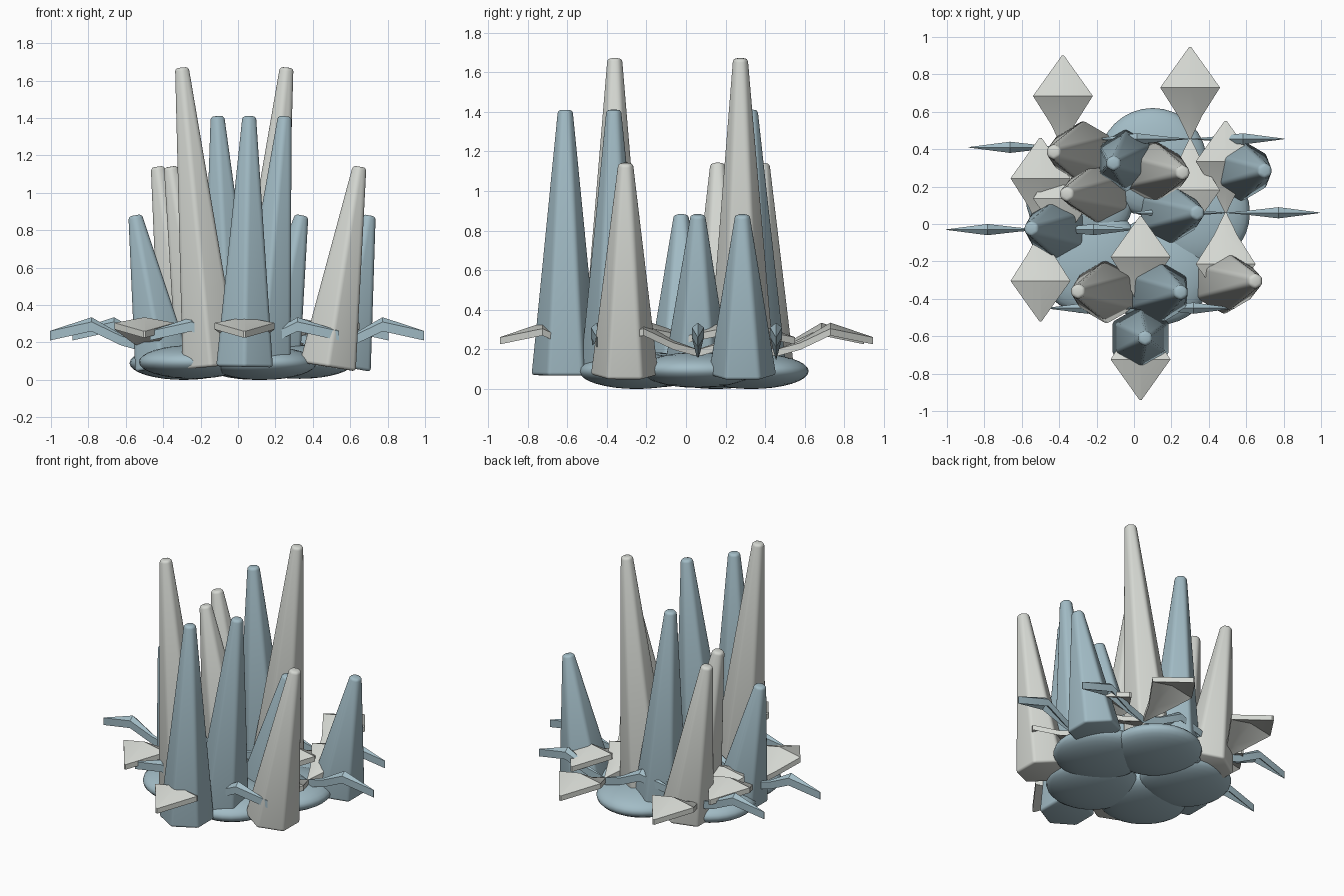
import bpy, bmesh, math
from mathutils import Vector, Matrix

if "Cube" in bpy.data.objects:
    bpy.data.objects.remove(bpy.data.objects["Cube"])


def material(name, rgb):
    m = bpy.data.materials.new(name)
    m.diffuse_color = (*rgb, 1)
    m.use_nodes = True
    m.node_tree.nodes["Principled BSDF"].inputs["Base Color"].default_value = m.diffuse_color
    return m


PALE = material("pale grey", (0.66, 0.68, 0.64))
BLUE = material("dusty blue", (0.36, 0.50, 0.56))


def finish(bm, name, mat, angle=35):
    bmesh.ops.recalc_face_normals(bm, faces=bm.faces)
    me = bpy.data.meshes.new(name)
    bm.to_mesh(me)
    bm.free()
    ob = bpy.data.objects.new(name, me)
    bpy.context.collection.objects.link(ob)
    me.materials.append(mat)
    bpy.ops.object.select_all(action='DESELECT')
    ob.select_set(True)
    bpy.context.view_layer.objects.active = ob
    bpy.ops.object.shade_smooth_by_angle(angle=math.radians(angle))
    return ob


def spire(name, mat, base, tip):
    """Leaning six-sided spike with rounded edges and a domed tip."""
    a, b = Vector((*base, 0.07)), Vector(tip)
    axis = b - a
    turn = Vector((0, 0, 1)).rotation_difference(axis).to_matrix()
    bm = bmesh.new()
    rings = []
    for r, h in ((0.175, 0), (0.042, axis.length)):
        rings.append([bm.verts.new(a + turn @ Vector((
            r * math.sin(k * math.pi / 3), r * math.cos(k * math.pi / 3), h)))
            for k in range(6)])
    bm.faces.new(rings[0])
    bm.faces.new(rings[1])
    for k in range(6):
        j = (k + 1) % 6
        bm.faces.new((rings[0][k], rings[0][j], rings[1][j], rings[1][k]))
    bmesh.ops.recalc_face_normals(bm, faces=bm.faces)
    bmesh.ops.bevel(bm, geom=bm.edges[:], offset=0.017, segments=3,
                    profile=0.5, affect='EDGES')
    finish(bm, name, mat)


def petal(name, mat, centre, angle, length, half, drop, thick):
    """Kite-shaped petal: rises to its widest point, then droops to the tip."""
    bm = bmesh.new()
    rows = []
    for s, w, z in ((0, 0.03, 0.20), (0.25, 0.4, 0.245), (0.56, 1, 0.335), (1, 0.04, 0.262)):
        rows.append([bm.verts.new((s * length, side * w * half,
                                   z - abs(side) * drop * w)) for side in (-1, 0, 1)])
    for r, q in zip(rows, rows[1:]):
        for k in range(2):
            bm.faces.new((r[k], q[k], q[k + 1], r[k + 1]))
    # give the blade its thickness downwards
    ext = bmesh.ops.extrude_face_region(bm, geom=bm.faces[:], use_keep_orig=True)
    low = [g for g in ext["geom"] if isinstance(g, bmesh.types.BMVert)]
    bmesh.ops.translate(bm, verts=low, vec=(0, 0, -thick))
    bmesh.ops.transform(bm, verts=bm.verts, matrix=Matrix.Translation((*centre, 0))
                        @ Matrix.Rotation(angle, 4, 'Z'))
    finish(bm, name, mat, 30)


# Flattened base pads in a ring
for i, (x, y) in enumerate(((0.10, 0.33), (0.33, 0.06), (0.13, -0.25),
                            (-0.24, -0.19), (-0.29, 0.15))):
    bm = bmesh.new()
    bmesh.ops.create_uvsphere(bm, u_segments=32, v_segments=16, radius=1)
    bmesh.ops.scale(bm, vec=(0.29, 0.29, 0.09), verts=bm.verts)
    bmesh.ops.translate(bm, vec=(x, y, 0.09 + 0.006 * (i % 2)), verts=bm.verts)
    finish(bm, f"base_pad_{i + 1}", BLUE, 60)

# Spires: base centre and tip
PALE_SPIRES = (
    ((-0.27, 0.38), (-0.43, 0.385, 1.14)),
    ((-0.18, 0.17), (-0.36, 0.16, 1.14)),
    ((0.10, 0.28), (0.26, 0.275, 1.67)),
    ((-0.145, -0.36), (-0.30, -0.36, 1.67)),
    ((0.48, -0.31), (0.65, -0.305, 1.14)),
)
BLUE_SPIRES = (
    ((-0.04, 0.34), (-0.11, 0.325, 1.41)),
    ((0.18, 0.055), (0.34, 0.06, 0.88)),
    ((0.56, 0.285), (0.70, 0.285, 0.88)),
    ((-0.40, -0.025), (-0.55, -0.025, 0.88)),
    ((0.13, -0.365), (0.25, -0.365, 1.41)),
    ((0.035, -0.61), (0.06, -0.61, 1.41)),
)
for label, mat, group in (("pale", PALE, PALE_SPIRES), ("blue", BLUE, BLUE_SPIRES)):
    for i, (base, tip) in enumerate(group):
        spire(f"{label}_spire_{i + 1}", mat, base, tip)

# Five flowers: broad pale petals front and back, narrow blue ones to the sides
FLOWERS = ((-0.38, 0.41), (0.30, 0.455), (-0.50, -0.03), (0.49, 0.06), (0.035, -0.45))
for i, c in enumerate(FLOWERS):
    for side, a in (("back", 0.5), ("front", 1.5)):
        petal(f"flower_{i + 1}_{side}_petal", PALE, c, a * math.pi, 0.49, 0.16, 0.03, 0.035)
    for side, a in (("right", 0), ("left", 1)):
        petal(f"flower_{i + 1}_{side}_petal", BLUE, c, a * math.pi, 0.505, 0.03, 0.025, 0.05)
